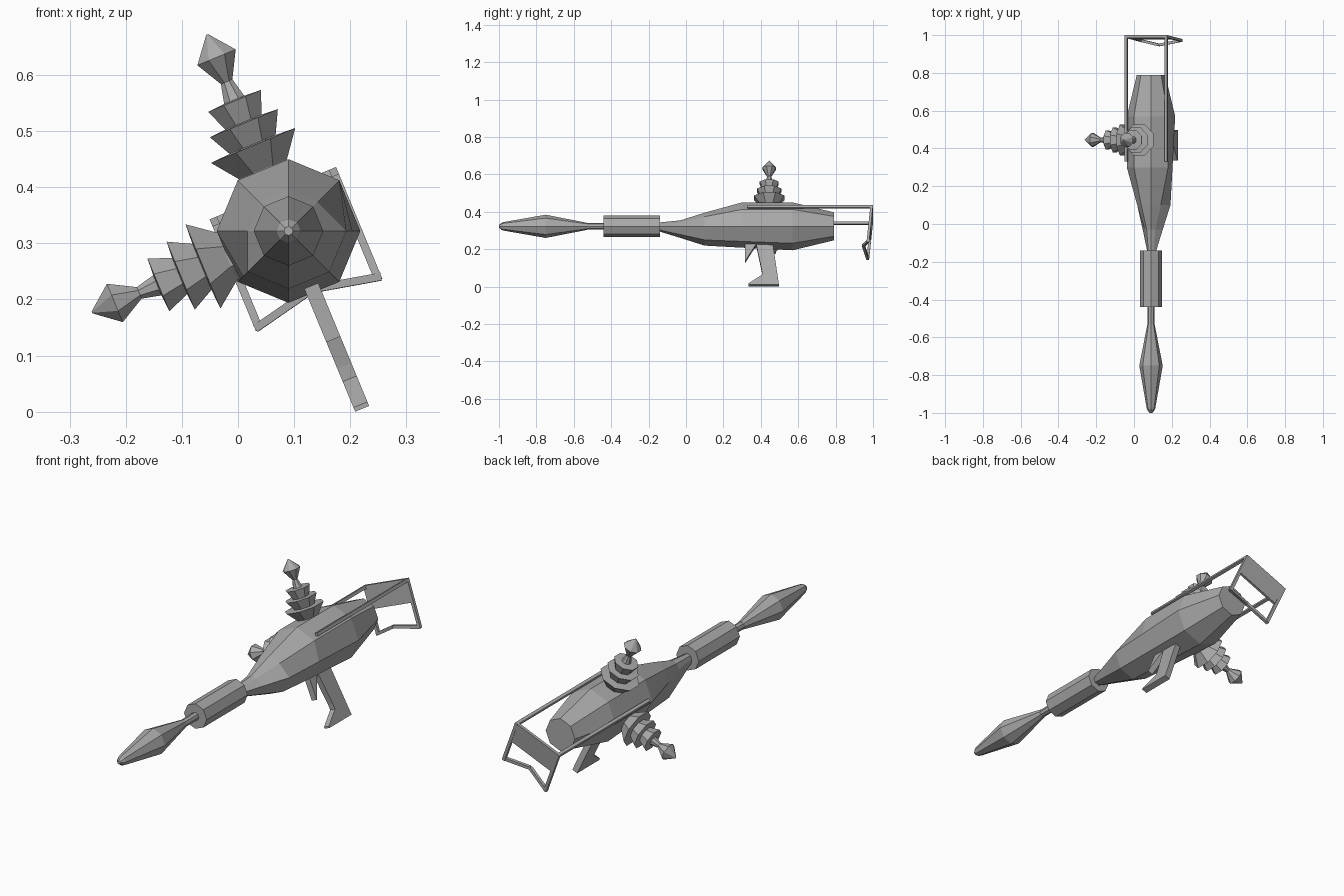
import bpy, bmesh, math
from mathutils import Matrix, Vector

if "Cube" in bpy.data.objects:
    bpy.data.objects.remove(bpy.data.objects["Cube"])

# The whole gun is modelled upright around its barrel axis, then rolled on its side
ROLL = Matrix.Translation((0.09, 0, 0.322)) @ Matrix.Rotation(math.radians(-22.5), 4, 'Y')
grey = bpy.data.materials.new("metal grey")
grey.diffuse_color = (0.4, 0.4, 0.4, 1)
grey.use_nodes = True
grey.node_tree.nodes["Principled BSDF"].inputs["Base Color"].default_value = grey.diffuse_color
ANGLES = [math.radians(22.5 + 45 * k) for k in range(8)]


def finish(bm, name):
    bmesh.ops.recalc_face_normals(bm, faces=bm.faces)
    bm.transform(ROLL)
    me = bpy.data.meshes.new(name)
    bm.to_mesh(me)
    bm.free()
    me.materials.append(grey)
    ob = bpy.data.objects.new(name, me)
    bpy.context.collection.objects.link(ob)
    return ob


def loft(name, rings):
    """Skin a list of point rings and cap both ends."""
    bm = bmesh.new()
    loops = [[bm.verts.new(p) for p in ring] for ring in rings]
    n = len(loops[0])
    for a, b in zip(loops, loops[1:]):
        for i in range(n):
            j = (i + 1) % n
            bm.faces.new((a[i], a[j], b[j], b[i]))
    bm.faces.new(loops[0])
    bm.faces.new(loops[-1])
    return finish(bm, name)


def barrel_part(name, profile):
    """Octagonal turning along y from (y, upper radius, lower radius)."""
    loft(name, [[((ru if math.sin(a) > 0 else rd) * math.cos(a), y,
                  (ru if math.sin(a) > 0 else rd) * math.sin(a)) for a in ANGLES]
                for y, ru, rd in profile])


def prism(name, outline, half):
    """Side outline in (y, z) extruded across x."""
    loft(name, [[(x, y, z) for y, z in outline] for x in (-half, half)])


def bar(name, p, q, w=0.007):
    """Square bar between two points."""
    p, q = Vector(p), Vector(q)
    d = (q - p).normalized()
    s = d.cross(Vector((0, 0, 1)) if abs(d.z) < 0.7 else Vector((0, 1, 0))).normalized()
    t = d.cross(s)
    loft(name, [[c + s * i * w + t * j * w for i, j in ((1, 1), (-1, 1), (-1, -1), (1, -1))]
                for c in (p, q)])


# Body, with a deeper lower half at the front
barrel_part("body", [(-0.14, 0.021, 0.028), (-0.03, 0.032, 0.062), (0.1, 0.073, 0.103),
                     (0.3, 0.128, 0.114), (0.57, 0.128, 0.128), (0.79, 0.075, 0.075)])

# Barrel: rod, sleeve and spindle-shaped muzzle
barrel_part("barrel_rod", [(y, 0.018, 0.018) for y in (-0.54, 0.0)])
barrel_part("barrel_sleeve", [(y, 0.058, 0.058) for y in (-0.44, -0.14)])
barrel_part("muzzle", [(y, r, r) for y, r in
                       ((-1.0, 0.008), (-0.98, 0.022), (-0.75, 0.062), (-0.53, 0.019))])

# Two finned antennas, one on top and one on the left
FINS = [(0.085, 0.045), (0.119, 0.05), (0.165, 0.088), (0.167, 0.048), (0.208, 0.071),
        (0.21, 0.038), (0.251, 0.055), (0.253, 0.021), (0.288, 0.012),
        (0.335, 0.04), (0.379, 0.002)]
loft("top_antenna", [[(r * math.cos(a), 0.445 + r * math.sin(a), t) for a in ANGLES]
                     for t, r in FINS])
loft("left_antenna", [[(-t, 0.445 + r * math.sin(a), r * math.cos(a)) for a in ANGLES]
                      for t, r in FINS])

# Grip and trigger
prism("grip", [(0.372, -0.09), (0.462, -0.09), (0.497, -0.343), (0.335, -0.343),
               (0.335, -0.335), (0.407, -0.285), (0.405, -0.26)], 0.0135)
prism("trigger", [(0.315, -0.09), (0.385, -0.09), (0.315, -0.209)], 0.0135)

# Shoulder stock: two rods, a half-height plate and a notched lower frame
for s, side in ((1, "right"), (-1, "left")):
    bar("stock_rod_" + side, (s * 0.115, 0.33, 0.066), (s * 0.115, 0.995, 0.066))
    bar("stock_leg_" + side, (s * 0.115, 0.993, 0.072), (s * 0.115, 0.972, -0.142))
    bar("stock_base_" + side, (s * 0.12, 0.972, -0.138), (0, 0.948, -0.112))
loft("stock_plate", [[(x, 1.0, 0.073), (x, 0.986, 0.073), (x, 0.976, -0.03), (x, 0.988, -0.03)]
                     for x in (-0.121, 0.121)])
